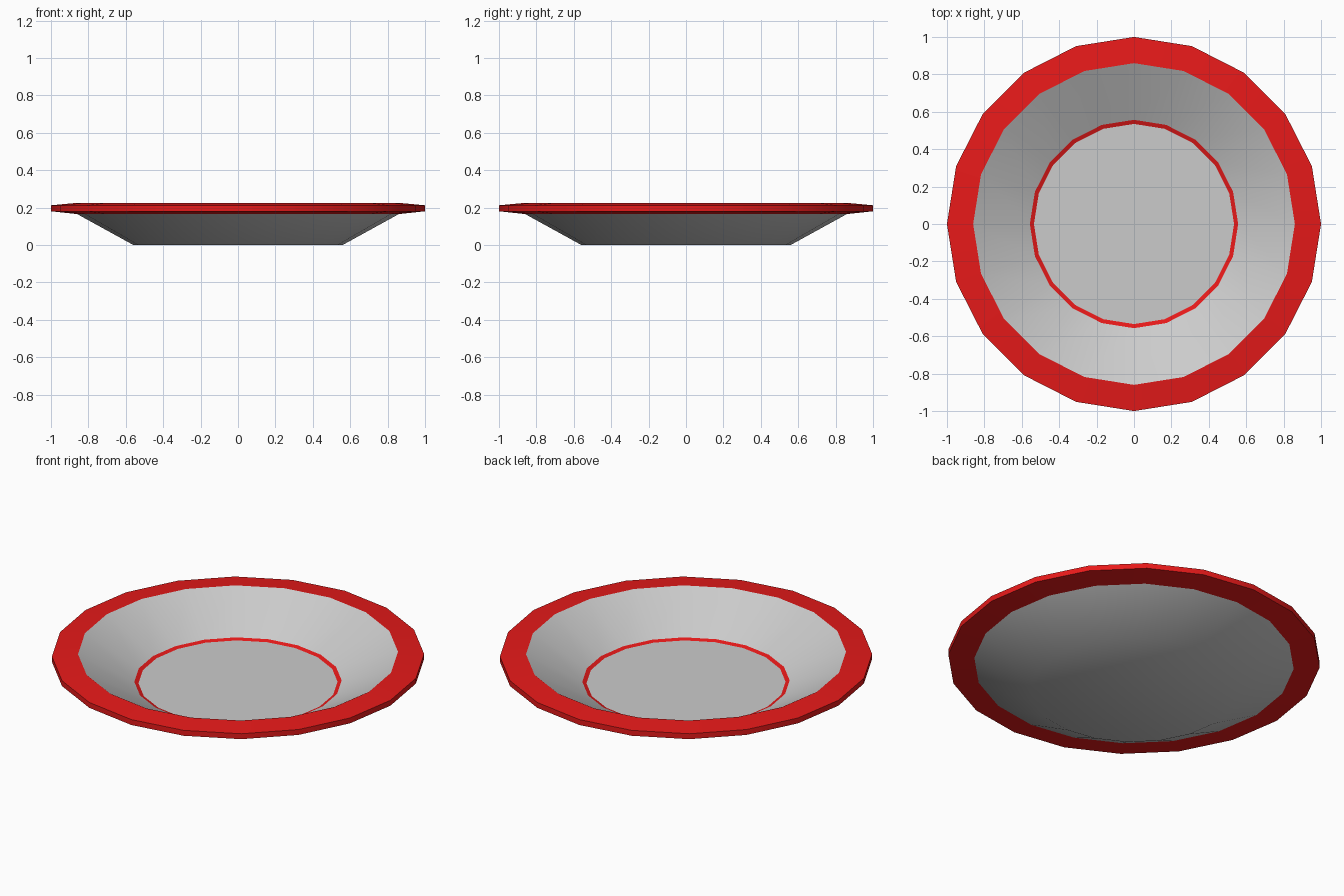
import bpy, bmesh, math

if "Cube" in bpy.data.objects:
    bpy.data.objects.remove(bpy.data.objects["Cube"])

SIDES = 20


def lathe(name, strips, material=None):
    """Spin each (radius, height) strip about z; radius 0 closes at the axis."""
    bm = bmesh.new()
    for strip in strips:
        rings = []
        for r, z in strip:
            if r == 0:
                rings.append(None)  # flat cap
                continue
            rings.append([bm.verts.new((r * math.cos(i * math.tau / SIDES),
                                        r * math.sin(i * math.tau / SIDES), z))
                          for i in range(SIDES)])
        for a, b in zip(rings, rings[1:]):
            if a is None:
                bm.faces.new(b[::-1])
            elif b is None:
                bm.faces.new(a)
            else:
                for i in range(SIDES):
                    j = (i + 1) % SIDES
                    bm.faces.new((a[i], a[j], b[j], b[i]))
    mesh = bpy.data.meshes.new(name)
    bm.to_mesh(mesh)
    bm.free()
    obj = bpy.data.objects.new(name, mesh)
    bpy.context.collection.objects.link(obj)
    if material:
        mesh.materials.append(material)
    bpy.ops.object.select_all(action='DESELECT')
    bpy.context.view_layer.objects.active = obj
    obj.select_set(True)
    bpy.ops.object.shade_smooth_by_angle(angle=math.radians(32))
    return obj


red = bpy.data.materials.new("red_glaze")
red.diffuse_color = (0.8, 0.01, 0.01, 1)
red.use_nodes = True
red.node_tree.nodes["Principled BSDF"].inputs["Base Color"].default_value = red.diffuse_color

# Grey dish: underside with foot, sloping inner wall, flat well
lathe("plate_body", [
    [(0, 0.0), (0.56, 0.0), (0.86, 0.165)],
    [(0.86, 0.225), (0.557, 0.058)],
    [(0.535, 0.05), (0, 0.05)],
])

# Red outer rim, tapering slightly to its edge
lathe("plate_rim", [[(0.86, 0.165), (1.0, 0.18), (1.0, 0.212), (0.86, 0.225)]], red)

# Thin red line around the well
lathe("well_stripe", [[(0.557, 0.058), (0.535, 0.05)]], red)
